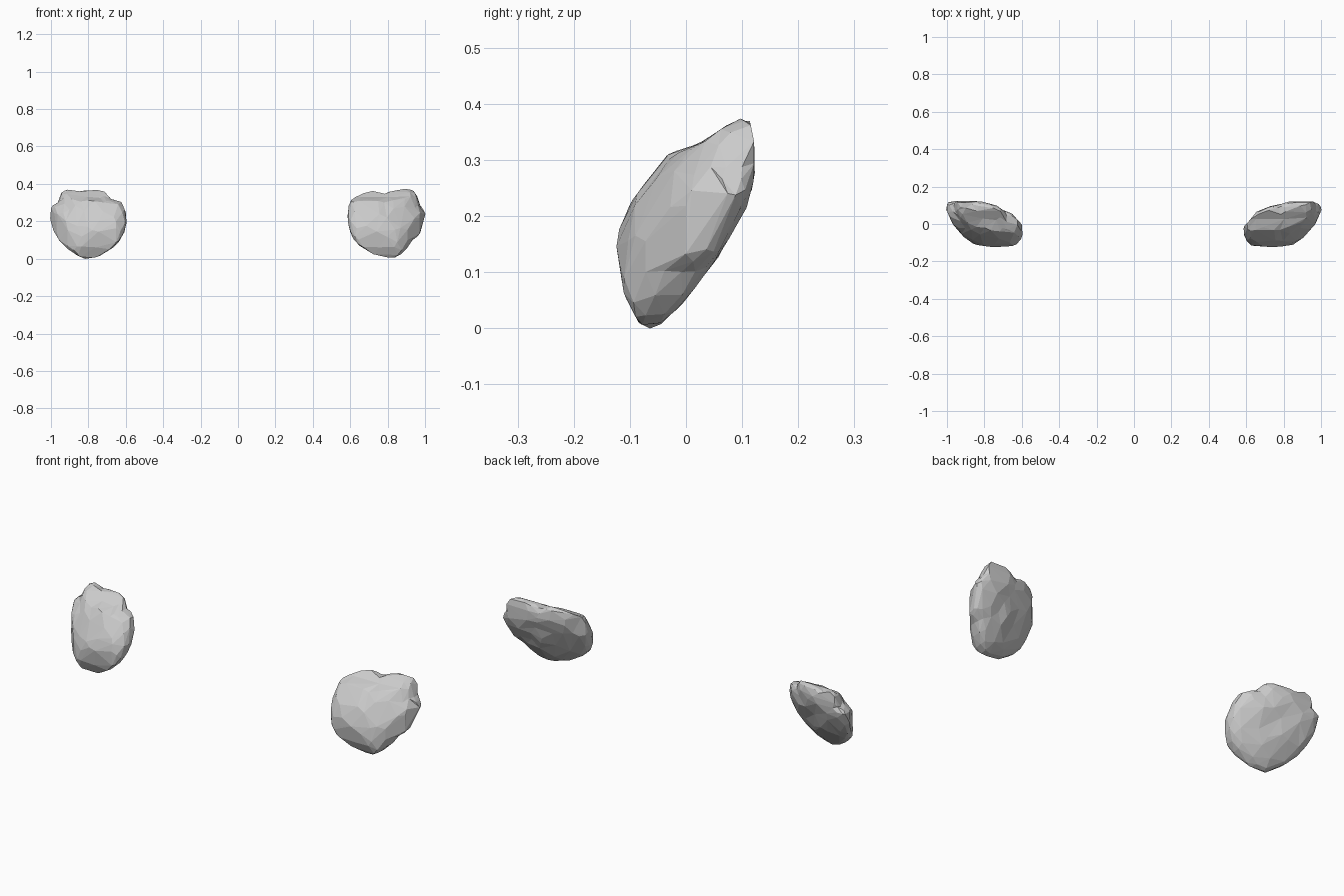
import bpy, bmesh, math
from mathutils import Vector, noise

if "Cube" in bpy.data.objects:
    bpy.data.objects.remove(bpy.data.objects["Cube"])

CX, CZ = 0.8, 0.19

# Front outlines (|x|, z) of the two rocks
RIGHT = [(.588, .25), (.6, .31), (.66, .345), (.72, .362), (.78, .345), (.85, .365),
         (.9, .374), (.95, .355), (.97, .29), (1, .25), (.987, .18), (.97, .13),
         (.93, .1), (.88, .03), (.84, .006), (.77, .013), (.68, .05), (.62, .1), (.593, .17)]
LEFT = [(1, .2), (1, .28), (.96, .3), (.94, .36), (.9, .372), (.87, .355), (.8, .363),
        (.72, .362), (.68, .32), (.62, .3), (.597, .23), (.6, .17), (.63, .1), (.7, .04),
        (.82, .0), (.88, .03), (.93, .07), (.97, .12)]

# Depth limits by height (side view) and by width (top view)
Z_FRONT = [(0, -.065), (.01, -.085), (.06, -.11), (.15, -.125), (.2, -.113), (.25, -.08),
           (.312, -.03), (.325, .02), (.36, .07), (.372, .095)]
Z_BACK = [(0, -.05), (.02, -.03), (.05, .0), (.18, .1), (.22, .12), (.31, .125), (.365, .115), (.372, .1)]
X_FRONT = [(.59, -.08), (.62, -.115), (.75, -.125), (.85, -.112), (.91, -.07), (.97, .0), (1, .07)]
X_BACK = [(.59, -.01), (.63, .03), (.66, .075), (.73, .112), (.8, .122), (1, .122)]


def lerp(table, t):
    if t <= table[0][0]:
        return table[0][1]
    for (a, va), (b, vb) in zip(table, table[1:]):
        if t <= b:
            return va + (vb - va) * (t - a) / (b - a)
    return table[-1][1]


def polar(outline):
    p = sorted((math.atan2(z - CZ, x - CX), math.hypot(x - CX, z - CZ)) for x, z in outline)
    tau = math.tau
    return [(p[-1][0] - tau, p[-1][1])] + p + [(p[0][0] + tau, p[0][1])]


def rock(name, outline, side, seed):
    rim = polar(outline)
    bm = bmesh.new()
    bmesh.ops.create_icosphere(bm, subdivisions=4, radius=1)
    for v in bm.verts:
        d = v.co.copy()
        n = noise.noise(d * 2.2 + Vector((seed, 0, 0)))
        r = math.hypot(d.x, d.z)
        reach = lerp(rim, math.atan2(d.z, d.x))
        x, z = CX + d.x * reach, CZ + d.z * reach
        # tilted slab, fuller in front and flatter behind
        mid = .006 + .24 * (x - CX) + .44 * (z - CZ)
        bulge = math.copysign(abs(d.y) ** .8, d.y) * (.105 if d.y < 0 else .07)
        y = mid + bulge + n * .012 * (1 - r * r)
        y = max(y, lerp(Z_FRONT, z), lerp(X_FRONT, x))
        y = min(y, lerp(Z_BACK, z), lerp(X_BACK, x))
        v.co = (side * x, y, z)
    if side < 0:
        bmesh.ops.reverse_faces(bm, faces=bm.faces)
    me = bpy.data.meshes.new(name)
    bm.to_mesh(me)
    bm.free()
    ob = bpy.data.objects.new(name, me)
    bpy.context.collection.objects.link(ob)
    # irregular low-poly facets
    dec = ob.modifiers.new("facets", 'DECIMATE')
    dec.ratio = .2
    return ob


rock("right_rock", RIGHT, 1, 3.1)
rock("left_rock", LEFT, -1, 8.7)
